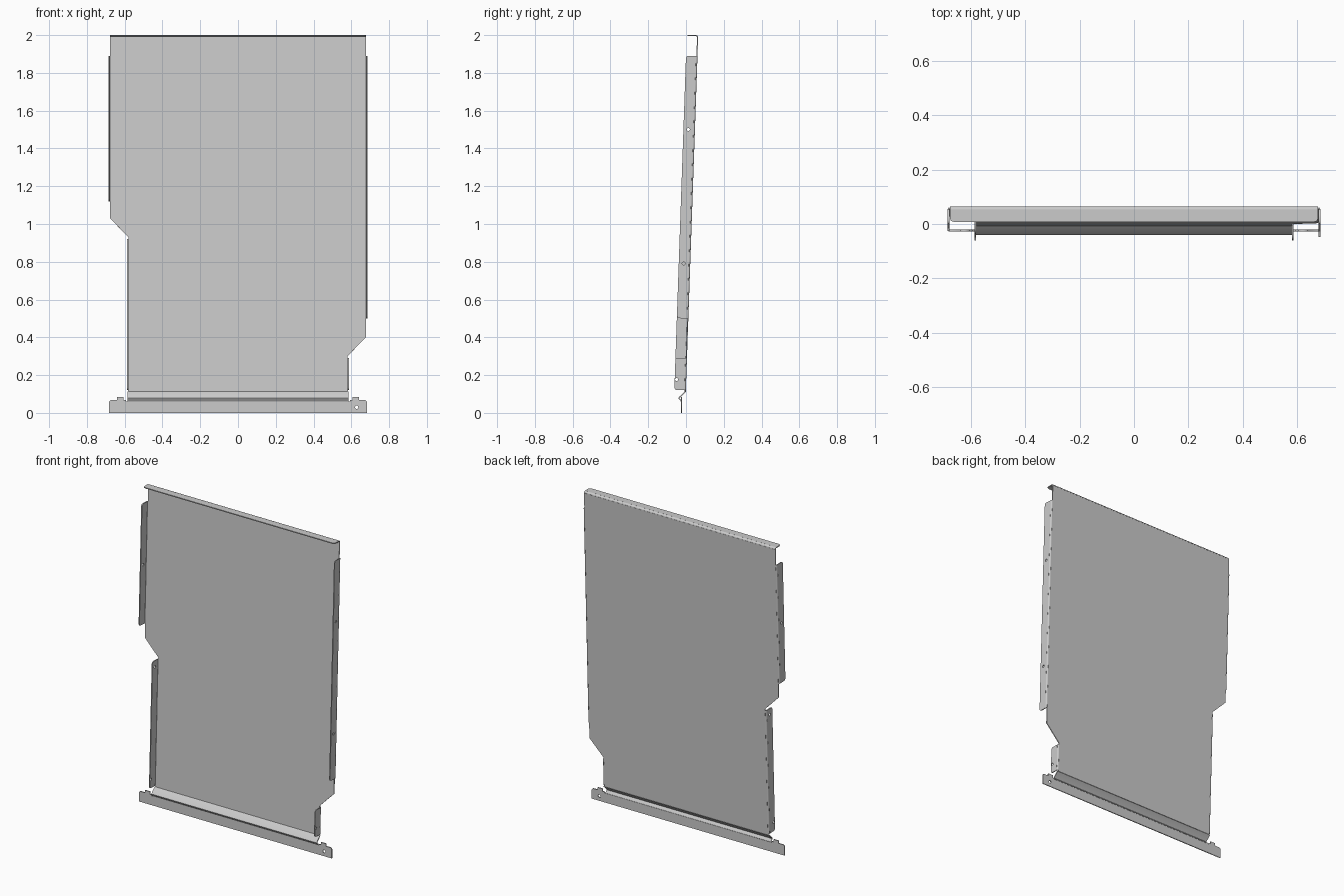
import bpy, bmesh
from math import sin, cos, pi, radians
from mathutils import Matrix, Vector

if "Cube" in bpy.data.objects:
    bpy.data.objects.remove(bpy.data.objects["Cube"])

T = 0.006                      # sheet thickness
A = radians(2)                 # backward lean of the panel
X = Vector((1, 0, 0))
Y = Vector((0, 1, 0))
Z = Vector((0, 0, 1))
V = Vector((0, sin(A), cos(A)))    # up along the panel
N = Vector((0, -cos(A), sin(A)))   # panel normal, to the front
ORIGIN = Vector((0, -0.008, 0))


def frame(a, b, c, o):
    m = Matrix((a, b, c)).transposed().to_4x4()
    m.translation = o
    return m


def finish(name, bm, m):
    bmesh.ops.transform(bm, matrix=m, verts=bm.verts)
    bmesh.ops.remove_doubles(bm, verts=bm.verts, dist=1e-5)
    bmesh.ops.recalc_face_normals(bm, faces=bm.faces)
    me = bpy.data.meshes.new(name)
    bm.to_mesh(me)
    bm.free()
    ob = bpy.data.objects.new(name, me)
    bpy.context.collection.objects.link(ob)
    return ob


def plate(name, outline, m, holes=(), r=0.008):
    """Flat sheet cut from a 2D outline, with round holes."""
    cu = bpy.data.curves.new(name + "_outline", 'CURVE')
    cu.dimensions = '2D'
    cu.fill_mode = 'BOTH'
    cu.extrude = T / 2
    loops = [outline] + [[(hx + r * cos(i * pi / 8), hy + r * sin(i * pi / 8))
                          for i in range(16)] for hx, hy in holes]
    for loop in loops:
        sp = cu.splines.new('POLY')
        sp.points.add(len(loop) - 1)
        for p, (a, b) in zip(sp.points, loop):
            p.co = (a, b, 0, 1)
        sp.use_cyclic_u = True
    tmp = bpy.data.objects.new(name + "_tmp", cu)
    me = bpy.data.meshes.new_from_object(tmp)
    bm = bmesh.new()
    bm.from_mesh(me)
    bpy.data.objects.remove(tmp)
    bpy.data.curves.remove(cu)
    bpy.data.meshes.remove(me)
    return finish(name, bm, m)


def strip(name, path, w0, w1, m):
    """Bent sheet: thickened path swept from w0 to w1."""
    pts = [Vector(p) for p in path]
    left, right = [], []
    for i, p in enumerate(pts):
        d0 = (p - pts[i - 1]).normalized() if i else (pts[1] - p).normalized()
        d1 = (pts[i + 1] - p).normalized() if i < len(pts) - 1 else d0
        d = (d0 + d1).normalized()
        off = Vector((-d.y, d.x)) * (T / 2 / max(d.dot(d0), 0.5))
        left.append(p + off)
        right.append(p - off)
    bm = bmesh.new()
    rows = [[[bm.verts.new((p.x, p.y, w)) for p in side] for side in (left, right)]
            for w in (w0, w1)]
    (a, b), (c, d) = rows
    k = len(pts) - 1
    for i in range(k):
        for q in ((a, b), (c, d), (a, c), (b, d)):
            bm.faces.new((q[0][i], q[0][i + 1], q[1][i + 1], q[1][i]))
    for i in (0, k):
        bm.faces.new((a[i], b[i], d[i], c[i]))
    ob = finish(name, bm, m)
    for poly in ob.data.polygons:
        poly.use_smooth = True
    ob.data.set_sharp_from_angle(angle=radians(40))
    return ob


def arc(cx, cy, r, a0, a1, n=5):
    return [(cx + r * cos(a0 + (a1 - a0) * i / n), cy + r * sin(a0 + (a1 - a0) * i / n))
            for i in range(n + 1)]


# Main leaning panel with the two stepped corners
W, L, TOP, BOT = 0.677, 0.579, 1.9902, 0.112
plate("main_panel",
      [(-L, BOT), (L, BOT), (L, 0.30), (W, 0.40), (W, TOP),
       (-W, TOP), (-W, 1.03), (-L, 0.93)],
      frame(X, V, N, ORIGIN))

# Side flanges, each with its rounded bend
DEPTH, R, C = 0.058, 0.005, 0.012


def side_flange(name, side, x, v0, v1, holes):
    outline = [(v0, R), (v1, R), (v1, DEPTH - C), (v1 - C * 0.3, DEPTH - C * 0.3),
               (v1 - C, DEPTH), (v0 + C, DEPTH), (v0 + C * 0.3, DEPTH - C * 0.3),
               (v0, DEPTH - C)]
    plate(name, outline, frame(V, N, X, ORIGIN + X * side * x), holes)
    strip(name + "_bend", arc(x - R, R, R, -pi / 2, 0), v0, v1,
          frame(X * side, N, V, ORIGIN))


side_flange("right_upper_flange", 1, W + R, 0.50, 1.89, [(1.5, 0.032), (0.79, 0.032)])
side_flange("left_upper_flange", -1, W + R, 1.12, 1.89, [(1.5, 0.032)])
side_flange("right_lower_flange", 1, L + R, 0.12, 0.29, [(0.175, 0.048)])
side_flange("left_lower_flange", -1, L + R, 0.12, 0.92, [(0.175, 0.048), (0.88, 0.032)])

# Top flange folded to the front
plate("top_flange",
      [(-W, 0.0535), (-W, 0.022), (-W + 0.004, 0.012), (-W + 0.014, 0.008),
       (W - 0.014, 0.008), (W - 0.004, 0.012), (W, 0.022), (W, 0.0535)],
      frame(X, Y, Z, Z * 1.997))
strip("top_bend", arc(0.0535, 1.989, 0.008, 0, pi / 2), -W, W, frame(Y, Z, X, Vector()))

# Offset fold joining the panel to the foot strip
strip("bottom_fold",
      [(-0.004, 0.112), (-0.034, 0.083), (-0.037, 0.078), (-0.035, 0.073),
       (-0.026, 0.065), (-0.024, 0.060)],
      -0.585, 0.585, frame(Y, Z, X, Vector()))

# Foot strip with raised end tabs and one hole
half = [(0.682, 0), (0.682, 0.059), (0.675, 0.067), (0.64, 0.067), (0.64, 0.083),
        (0.605, 0.083), (0.605, 0.067), (0.592, 0.067), (0.592, 0.060)]
plate("foot_strip", half + [(-x, z) for x, z in reversed(half)],
      frame(X, Z, -Y, Y * -0.024), [(0.628, 0.03)], 0.009)
